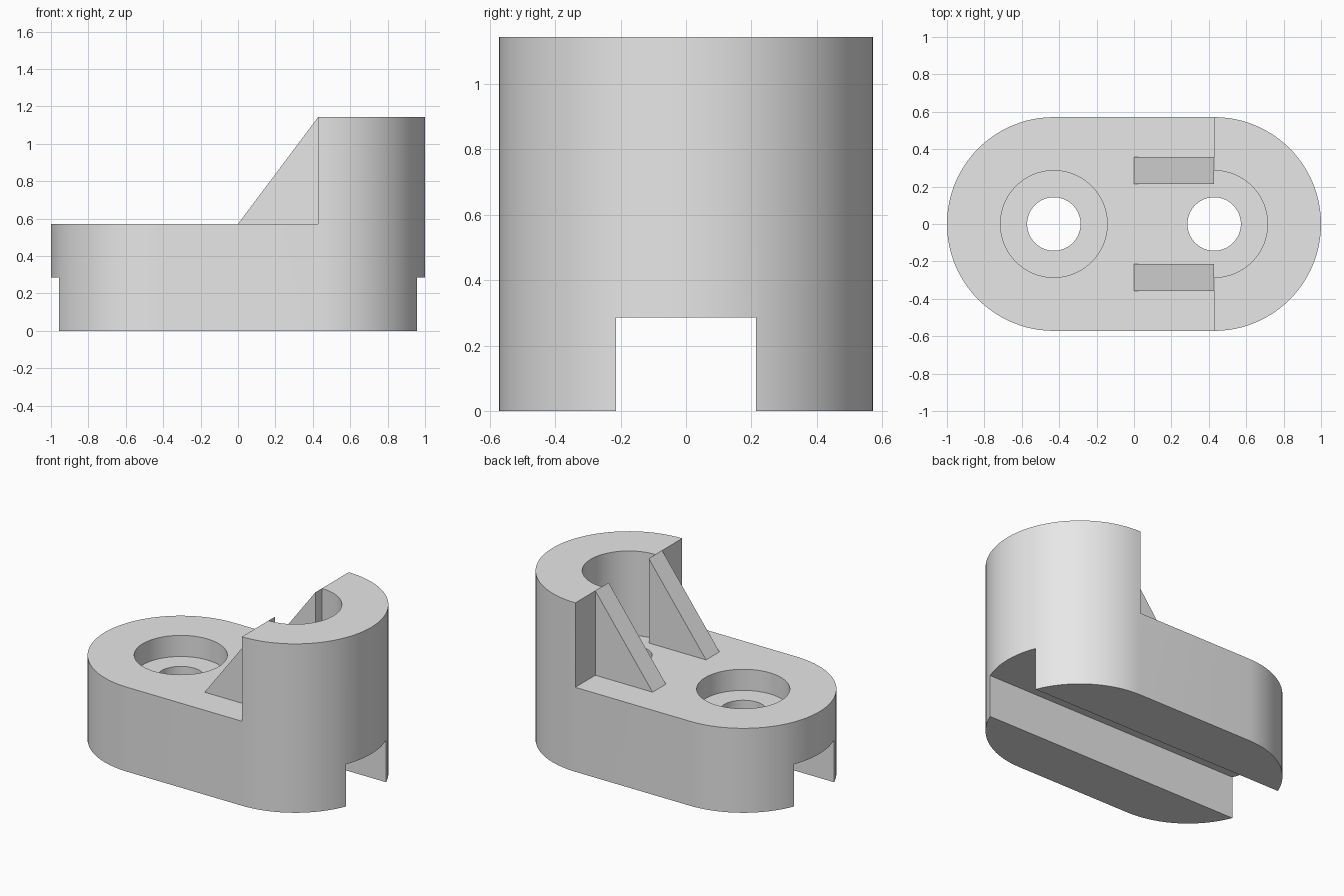
import bpy
import bmesh
from math import cos, sin, pi, radians

old = bpy.data.objects.get("Cube")
if old:
    bpy.data.objects.remove(old, do_unlink=True)

U = 1 / 7            # design module: the part is 14 modules long
R, C = 4, 3          # end radius and hole offset, in modules
DECK, TOP = 4, 8     # deck and tower heights

grey = bpy.data.materials.new("light_grey")
grey.use_nodes = True
grey.diffuse_color = (0.8, 0.8, 0.8, 1)
grey.node_tree.nodes["Principled BSDF"].inputs["Base Color"].default_value = (0.8, 0.8, 0.8, 1)


def prism(name, outline, vector):
    """Extrude a closed outline of 3D points (in modules) along a vector."""
    bm = bmesh.new()
    face = bm.faces.new([bm.verts.new([c * U for c in p]) for p in outline])
    ext = bmesh.ops.extrude_face_region(bm, geom=[face])
    moved = [v for v in ext["geom"] if isinstance(v, bmesh.types.BMVert)]
    bmesh.ops.translate(bm, verts=moved, vec=[c * U for c in vector])
    bmesh.ops.recalc_face_normals(bm, faces=bm.faces)
    mesh = bpy.data.meshes.new(name)
    bm.to_mesh(mesh)
    bm.free()
    mesh.materials.append(grey)
    obj = bpy.data.objects.new(name, mesh)
    bpy.context.collection.objects.link(obj)
    return obj


def arc(x, r, start, end, z, n):
    angles = [start + (end - start) * i / n for i in range(n + 1)]
    return [(x + r * cos(a), r * sin(a), z) for a in angles]


def cylinder(name, x, r, z0, z1):
    return prism(name, arc(x, r, 0, 2 * pi, z0, 64)[:-1], (0, 0, z1 - z0))


def box(name, x0, x1, y, z0, z1):
    return prism(name, [(x0, -y, z0), (x1, -y, z0), (x1, y, z0), (x0, y, z0)], (0, 0, z1 - z0))


def activate(obj):
    bpy.ops.object.select_all(action="DESELECT")
    obj.select_set(True)
    bpy.context.view_layer.objects.active = obj


def cut(target, cutter):
    cutter.hide_render = True
    mod = target.modifiers.new("cut", "BOOLEAN")
    mod.operation, mod.solver, mod.object = "DIFFERENCE", "EXACT", cutter
    activate(target)
    bpy.ops.object.modifier_apply(modifier=mod.name)
    bpy.data.objects.remove(cutter, do_unlink=True)


# Round-ended block at full tower height
outline = arc(C, R, -pi / 2, pi / 2, 0, 48) + arc(-C, R, pi / 2, 3 * pi / 2, 0, 48)
body = prism("clamp_body", outline, (0, 0, TOP))

# Lower the deck, leaving a half-round tower, then bore out the tower
cut(body, box("deck_cutter", -R - C - 1, C, R + 1, DECK, TOP + 1))
cut(body, cylinder("tower_bore_cutter", C, 2, DECK, TOP + 1))

# Counterbore, underside channel and through holes
cut(body, cylinder("counterbore_cutter", -C, 2, 3, TOP + 1))
cut(body, box("channel_cutter", -R - C - 1, R + C + 1, 1.5, -1, 2))
for side in (-1, 1):
    cut(body, cylinder("hole_cutter", side * C, 1, -1, TOP + 1))

activate(body)
bpy.ops.object.shade_smooth_by_angle(angle=radians(30))

# Sloped ribs bracing the tower
for name, side in (("front_rib", -1), ("back_rib", 1)):
    y = side * 1.5
    prism(name, [(0, y, DECK), (C, y, DECK), (C, y, TOP)], (0, side, 0))
